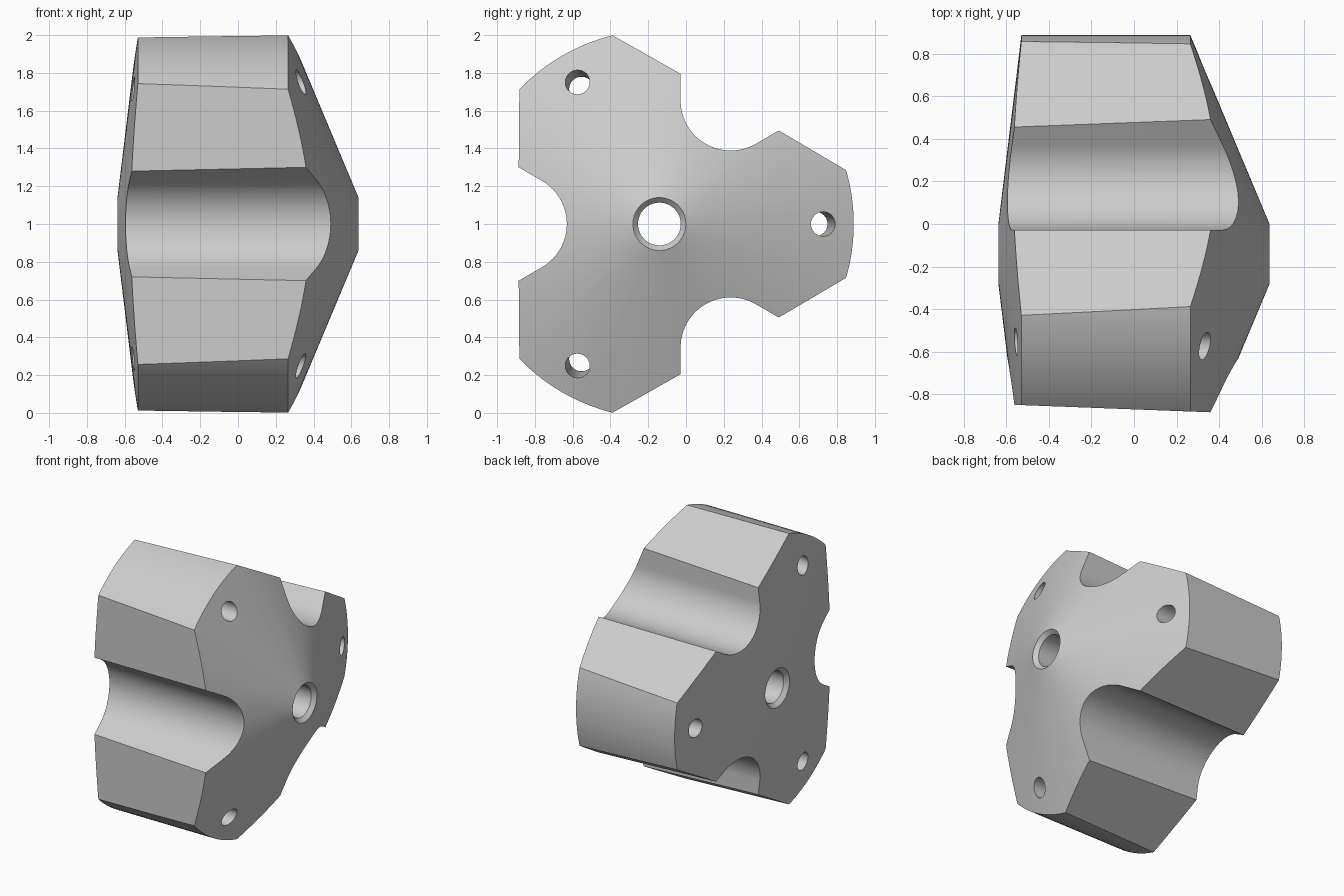
import bpy, bmesh
from math import sin, cos, radians, tau
from mathutils import Vector

HUB_Y, HUB_Z = -0.141, 1.0
R = 1.029

if "Cube" in bpy.data.objects:
    bpy.data.objects.remove(bpy.data.objects["Cube"])

grey = bpy.data.materials.new("plain grey")
grey.use_nodes = True
colour = (0.6, 0.6, 0.6, 1)
grey.diffuse_color = colour
grey.node_tree.nodes["Principled BSDF"].inputs["Base Color"].default_value = colour


def place(x, u, v, angle):
    """Point at x along the axle, u outward and v sideways from a direction."""
    c, s = cos(angle), sin(angle)
    return Vector((x, HUB_Y + u * c - v * s, HUB_Z + u * s + v * c))


def make_object(name, bm):
    bmesh.ops.recalc_face_normals(bm, faces=bm.faces)
    mesh = bpy.data.meshes.new(name)
    bm.to_mesh(mesh)
    bm.free()
    mesh.materials.append(grey)
    obj = bpy.data.objects.new(name, mesh)
    bpy.context.collection.objects.link(obj)
    return obj


def bridge(bm, a, b):
    for i in range(len(a)):
        j = (i + 1) % len(a)
        bm.faces.new((a[i], a[j], b[j], b[i]))


def prism(name, start, end):
    bm = bmesh.new()
    a = [bm.verts.new(p) for p in start]
    b = [bm.verts.new(p) for p in end]
    bm.faces.new(a)
    bm.faces.new(b)
    bridge(bm, a, b)
    return make_object(name, bm)


# Turned body with conical ends and a chamfered through bore
profile = [(-0.61, 0.113), (-0.638, 0.14), (-0.53, R),
           (0.265, R), (0.638, 0.14), (0.61, 0.113)]
bm = bmesh.new()
rings = [[bm.verts.new(place(x, r, 0, tau * i / 120)) for i in range(120)]
         for x, r in profile]
for k, ring in enumerate(rings):
    bridge(bm, ring, rings[(k + 1) % len(rings)])
body = make_object("three_lobed_body", bm)

# Cutters, repeated around the axle
cutters = []
for k in range(3):
    gap = radians(180 + 120 * k)
    lobe = radians(120 * k)

    # Rounded groove that flares outward
    groove = [(0.755 + 0.265 * cos(radians(a)), 0.265 * sin(radians(a)))
              for a in range(120, 241, 4)]
    groove += [(1.3, -0.621), (1.3, 0.621)]
    cutters.append(prism("groove_cutter",
                         [place(-1, u, v, gap) for u, v in groove],
                         [place(1, u, v, gap) for u, v in groove]))

    # Slightly tapered flat across the lobe flanks
    flat = [(-1, 0.693), (1, 0.769), (1, 1.4), (-1, 1.4)]
    cutters.append(prism("flat_cutter",
                         [place(x, u, -1.2, gap) for x, u in flat],
                         [place(x, u, 1.2, gap) for x, u in flat]))

    # Tilted bolt hole through the lobe
    ends = [[place(x, 0.851 + 0.047 * x + 0.065 * cos(tau * i / 32),
                   0.065 * sin(tau * i / 32), lobe) for i in range(32)]
            for x in (-1, 1)]
    cutters.append(prism("bolt_hole_cutter", *ends))

bpy.ops.object.select_all(action='DESELECT')
bpy.context.view_layer.objects.active = body
body.select_set(True)
for cutter in cutters:
    cutter.hide_render = True
    mod = body.modifiers.new("cut", 'BOOLEAN')
    mod.operation = 'DIFFERENCE'
    mod.solver = 'EXACT'
    mod.object = cutter
    bpy.ops.object.modifier_apply(modifier=mod.name)
    bpy.data.objects.remove(cutter)

bpy.ops.object.shade_smooth_by_angle(angle=radians(20))
